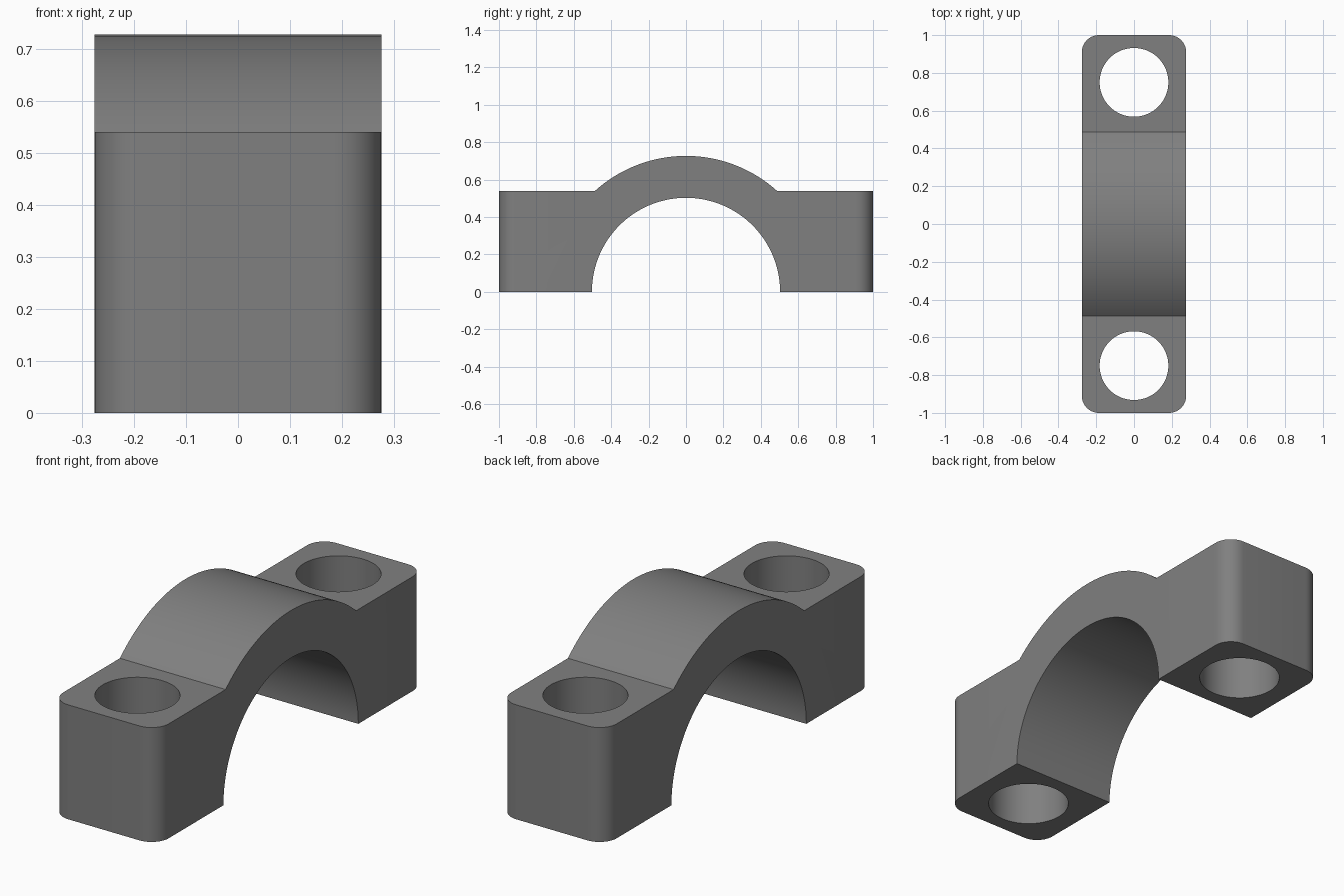
import bpy, bmesh, math

if "Cube" in bpy.data.objects:
    bpy.data.objects.remove(bpy.data.objects["Cube"])

HALF_W, LUG_Z = 0.276, 0.54
R_OUT, R_IN = 0.727, 0.503
HOLE_Y, HOLE_R = 0.75, 0.182


def arc(r, a0, a1, n):
    return [(r * math.cos(a0 + (a1 - a0) * i / n), r * math.sin(a0 + (a1 - a0) * i / n))
            for i in range(n + 1)]


grey = bpy.data.materials.new("grey")
grey.diffuse_color = (0.216, 0.216, 0.216, 1)
grey.use_nodes = True
grey.node_tree.nodes["Principled BSDF"].inputs["Base Color"].default_value = grey.diffuse_color

# Cap side profile (y, z): lugs, outer crown and half-round bore
a = math.asin(LUG_Z / R_OUT)
profile = [(1, 0), (1, LUG_Z)] + arc(R_OUT, a, math.pi - a, 48)
profile += [(-1, LUG_Z), (-1, 0)] + arc(R_IN, math.pi, 0, 72)

bm = bmesh.new()
face = bm.faces.new([bm.verts.new((-HALF_W, y, z)) for y, z in profile])
ext = bmesh.ops.extrude_face_region(bm, geom=[face])
bmesh.ops.translate(bm, vec=(2 * HALF_W, 0, 0),
                    verts=[g for g in ext["geom"] if isinstance(g, bmesh.types.BMVert)])
bmesh.ops.recalc_face_normals(bm, faces=bm.faces)

# Rounded upright corners at both ends
corners = [e for e in bm.edges
           if all(abs(v.co.y) > 0.999 for v in e.verts)
           and abs(e.verts[0].co.z - e.verts[1].co.z) > 0.1]
bmesh.ops.bevel(bm, geom=corners, offset=0.09, segments=10, profile=0.5, affect='EDGES')

mesh = bpy.data.meshes.new("bearing_cap")
bm.to_mesh(mesh)
bm.free()
mesh.materials.append(grey)
cap = bpy.data.objects.new("bearing_cap", mesh)
bpy.context.collection.objects.link(cap)

# Bolt holes through the lugs
for side in (-1, 1):
    bpy.ops.mesh.primitive_cylinder_add(vertices=64, radius=HOLE_R, depth=2,
                                        location=(0, side * HOLE_Y, 0.3))
    cutter = bpy.context.object
    cutter.name = "bolt_hole_cutter"
    cutter.data.materials.append(grey)
    cutter.hide_render = True
    mod = cap.modifiers.new("bolt_hole", 'BOOLEAN')
    mod.operation, mod.solver, mod.object = 'DIFFERENCE', 'EXACT', cutter
    bpy.ops.object.select_all(action='DESELECT')
    cap.select_set(True)
    bpy.context.view_layer.objects.active = cap
    bpy.ops.object.modifier_apply(modifier=mod.name)
    bpy.data.objects.remove(cutter)

bpy.ops.object.shade_smooth_by_angle(angle=math.radians(30))
